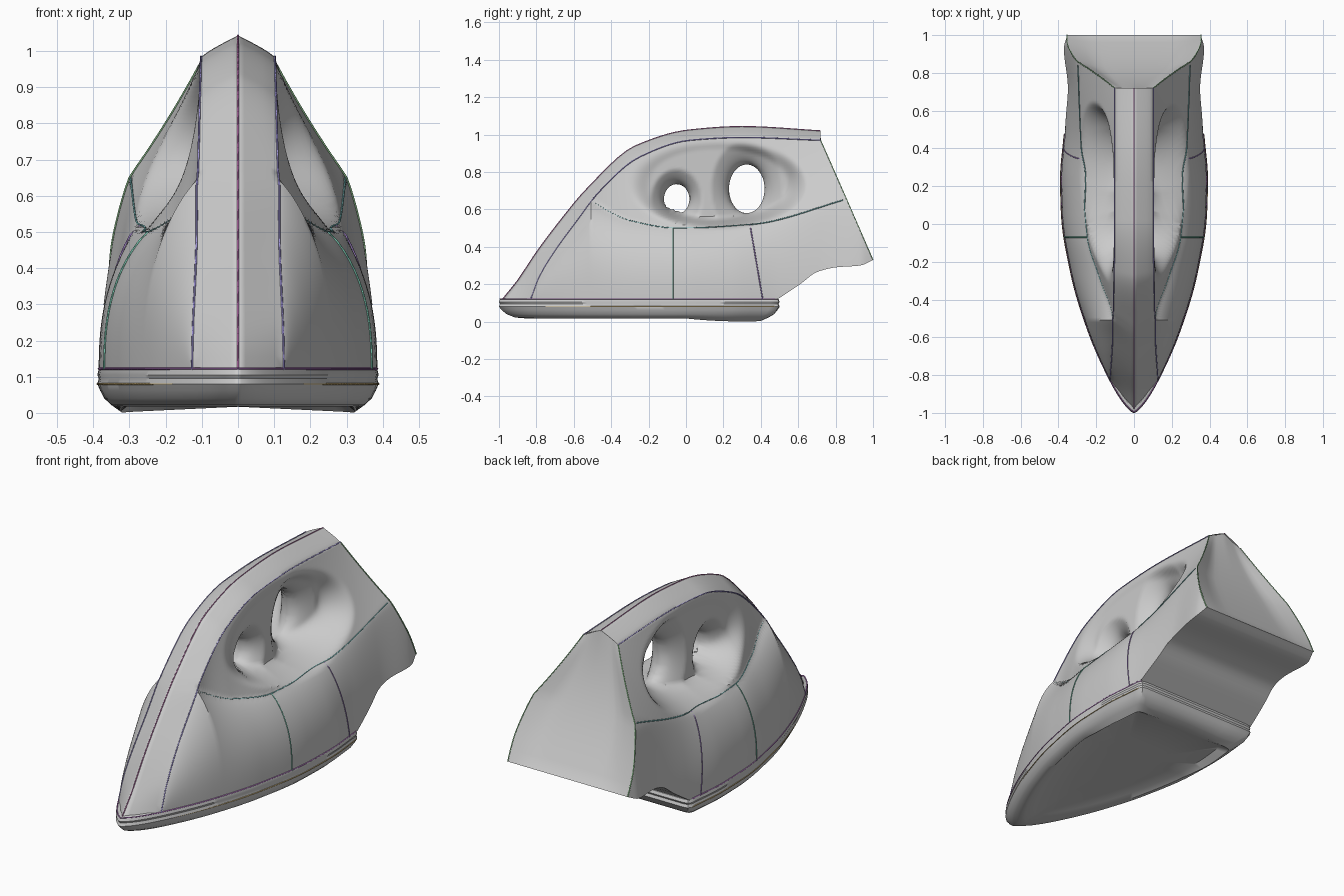
import bpy, bmesh, math

if "Cube" in bpy.data.objects:
    bpy.data.objects.remove(bpy.data.objects["Cube"])


def curve(tab):
    """Smooth one-dimensional interpolation through a few points."""
    n = len(tab)
    sec = [(tab[i+1][1]-tab[i][1])/(tab[i+1][0]-tab[i][0]) for i in range(n-1)]
    m = [sec[0]] + [0 if a*b <= 0 else 2*a*b/(a+b) for a, b in zip(sec, sec[1:])] + [sec[-1]]

    def f(x):
        x = min(max(x, tab[0][0]), tab[-1][0])
        i = 0
        while i < n-2 and x > tab[i+1][0]:
            i += 1
        h = tab[i+1][0]-tab[i][0]
        t = (x-tab[i][0])/h
        return (tab[i][1]*(1+2*t)*(1-t)**2 + m[i]*h*t*(1-t)**2
                + tab[i+1][1]*t*t*(3-2*t) + m[i+1]*h*t*t*(t-1))
    return f


# Outline curves read along the length (y)
outline = curve([(-.995, .004), (-.95, .05), (-.81, .135), (-.555, .245), (-.265, .33), (.05, .38),
                 (.24, .385), (.5, .365), (.71, .36), (.93, .385), (1, .365)])
band_z = curve([(-.83, .12), (-.79, .23), (-.7, .38), (-.59, .53), (-.46, .7),
                (-.25, .88), (.02, .97), (.3, .985), (.72, .97)])
ridge_y = curve([(-.83, -.98), (-.79, -.9), (-.7, -.8), (-.59, -.68), (-.46, -.53),
                 (-.25, -.27), (.02, .02), (.3, .3), (.72, .72)])
ridge_z = curve([(-.83, .12), (-.79, .22), (-.7, .37), (-.59, .53), (-.46, .71),
                 (-.25, .94), (.02, 1.025), (.3, 1.043), (.72, 1.02)])
shelf_z = curve([(-.52, .65), (-.3, .54), (-.05, .5), (.35, .52), (.84, .65), (1, .7)])
shelf_x = curve([(-.83, .125), (-.6, .112), (-.5, .112), (-.3, .175), (-.07, .245), (.35, .275),
                 (.84, .295), (1, .3)])
under_z = curve([(.49, .12), (.61, .2), (.7, .265), (.8, .29), (.93, .3), (1, .33)])
back_z = curve([(.72, .97), (.83, .72), (1, .33)])
bulge = curve([(-.83, 2.5), (.1, 2.5), (.7, 1.5), (1, 1.5)])
HOLES = [(-.05, .655, .068, .08), (.325, .71, .095, .13)]


def top_z(y):
    return band_z(y) if y <= .72 else back_z(y)


def hole_dist(y, z):
    return min(math.hypot((y-a)/r, (z-b)/s) for a, b, r, s in HOLES)


def side_x(y, z):
    """Half width of the shell, with hand recess and two finger holes."""
    e = band_z(y) if y <= .72 else .97
    z = min(z, e)
    zs, xs, xe = min(shelf_z(y), e), shelf_x(y), .125-.025*e
    if z <= zs:
        p = min(1, max(0, (z-.12)/max(zs-.12, 1e-4)))
        x = xs + (outline(y)-xs)*(1-p**bulge(y))**.85
    else:
        x = xs + (xe-xs)*(z-zs)/max(e-zs, .02)
    d = (abs((y-.17)/.48)**2.1+abs((z-.74)/.242)**2.1)**(1/2.1)
    s = min(1, max(0, (1-d)/.26))
    s = s*s*(3-2*s)
    web = .1*math.sqrt(min(1, max(0, hole_dist(y, z)-1)))
    return x*(1-s) + web*s


def add_grid(bm, rows):
    vs = [[bm.verts.new(p) for p in r] for r in rows]
    for a, b in zip(vs, vs[1:]):
        for i in range(len(a)-1):
            bm.faces.new((a[i], a[i+1], b[i+1], b[i]))


def finish(name, bm):
    bmesh.ops.remove_doubles(bm, verts=bm.verts, dist=.0004)
    bmesh.ops.recalc_face_normals(bm, faces=bm.faces)
    me = bpy.data.meshes.new(name)
    bm.to_mesh(me)
    bm.free()
    ob = bpy.data.objects.new(name, me)
    bpy.context.collection.objects.link(ob)
    mod = ob.modifiers.new("mirror", 'MIRROR')
    mod.use_clip = True
    bpy.ops.object.select_all(action='DESELECT')
    ob.select_set(True)
    bpy.context.view_layer.objects.active = ob
    bpy.ops.object.shade_smooth_by_angle(angle=math.radians(35))


def span(a, b, n):
    return [a+(b-a)*i/n for i in range(n+1)]


front = span(-.83, .72, 120)
rear = span(.72, 1, 24)
lengths = front + rear[1:]

# Shell: side, with finger holes opened and their rims rounded
bm = bmesh.new()
rows = []
for y in lengths:
    b, t = under_z(y), top_z(y)
    rows.append([(side_x(y, z), y, z) for z in span(b, max(t, b), 64)])
add_grid(bm, rows)
bmesh.ops.delete(bm, geom=[f for f in bm.faces if all(v.co.x < 1e-5 for v in f.verts)], context='FACES')
for v in bm.verts:
    if v.co.x < 1e-5:
        a, b, r, s = min(HOLES, key=lambda h: abs(v.co.y-h[0]))
        d = math.hypot((v.co.y-a)/r, (v.co.z-b)/s)
        v.co.y, v.co.z = a+(v.co.y-a)/d, b+(v.co.z-b)/d

# Shell: nose and handle-top band
rows = []
for y in front:
    ex, ez = side_x(y, band_z(y)), band_z(y)
    rows.append([(ex*(1-k), y+(ridge_y(y)-y)*k, ez+(ridge_z(y)-ez)*k**.85) for k in span(0, 1, 6)])
add_grid(bm, rows)

# Shell: dished back panel
rows = []
for i, y in enumerate(rear):
    z, g = back_z(y), i/24
    x = side_x(y, z)
    dish = .04*math.sin(math.pi*min(1, g*.9+.05))
    rows.append([(x*(1-k), y-dish*min(1, k*2.5)*(g < 1), z+.05*(1-g)**8*k) for k in span(0, 1, 8)])
add_grid(bm, rows)

# Shell: hollow underside of the heel
rows = []
for y in span(.49, 1, 24):
    z = under_z(y)
    rows.append([(side_x(y, z)*(1-k), y, z) for k in span(0, 1, 4)])
add_grid(bm, rows)
finish("shell", bm)

# Base plate: stacked outlines of the same plan (inset, height), with a shallow panel below
bm = bmesh.new()
plan = [(0, -.995)] + [(outline(y), y) for y in span(-.99, .47, 60)]
plan += [(.355, .49), (.33, .495), (.2, .495), (0, .495)]
rings = [(.97, .125), (1.0, .12), (1.01, .105), (1.0, .095), (1.01, .08),
         (.99, .062), (.96, .04), (.91, .022), (.84, .017), (.76, .03), (.4, .038), (0, .038)]
rows = []
for s, z in rings:
    ring = []
    for x, y in plan:
        py = max(-1, -.1+(y+.1)*s)
        sag = .016*max(0, 1-((py-.3)/.3)**2)*min(1, x*s/.3) if z < .02 else 0
        ring.append((x*s, py, z-sag))
    rows.append(ring)
add_grid(bm, rows)
finish("base_plate", bm)


# Thin coloured seam lines lying on the surface
def seam(name, pts, color, mirror=True):
    mat = bpy.data.materials.new(name)
    mat.diffuse_color = color
    mat.use_nodes = True
    mat.node_tree.nodes["Principled BSDF"].inputs["Base Color"].default_value = mat.diffuse_color
    for sx in ((1, -1) if mirror else (1,)):
        cu = bpy.data.curves.new(name, 'CURVE')
        cu.dimensions = '3D'
        cu.bevel_depth = .003
        cu.bevel_resolution = 0
        sp = cu.splines.new('POLY')
        sp.points.add(len(pts)-1)
        for q, p in zip(sp.points, pts):
            q.co = (sx*p[0], p[1], p[2], 1)
        cu.materials.append(mat)
        bpy.context.collection.objects.link(bpy.data.objects.new(name, cu))


def on_side(pts):
    return [(side_x(y, z)+.002, y, z) for y, z in pts]


seam("ridge_seam", [(0, ridge_y(y), ridge_z(y)) for y in front[::3]], (.6, .2, .5, 1), False)
seam("band_seam", on_side([(y, band_z(y)) for y in front[::3]]), (.35, .3, .7, 1))
seam("shelf_seam", on_side([(y, shelf_z(y)) for y in span(-.49, .84, 60)]), (.2, .5, .5, 1))
seam("front_panel_seam", on_side([(-.07, z) for z in span(.12, .5, 14)]), (.2, .6, .45, 1))
seam("rear_panel_seam", on_side([(.41-.17*(z-.12), z) for z in span(.12, .52, 14)]), (.4, .25, .65, 1))
seam("back_edge_seam", on_side([(y, back_z(y)) for y in rear]), (.3, .6, .3, 1))
seam("base_seam", [(x, y, .122) for x, y in plan[:-3]], (.5, .2, .6, 1))
seam("sole_seam", [(x*1.01, y, .08) for x, y in plan[:-3]], (.6, .45, .2, 1))
